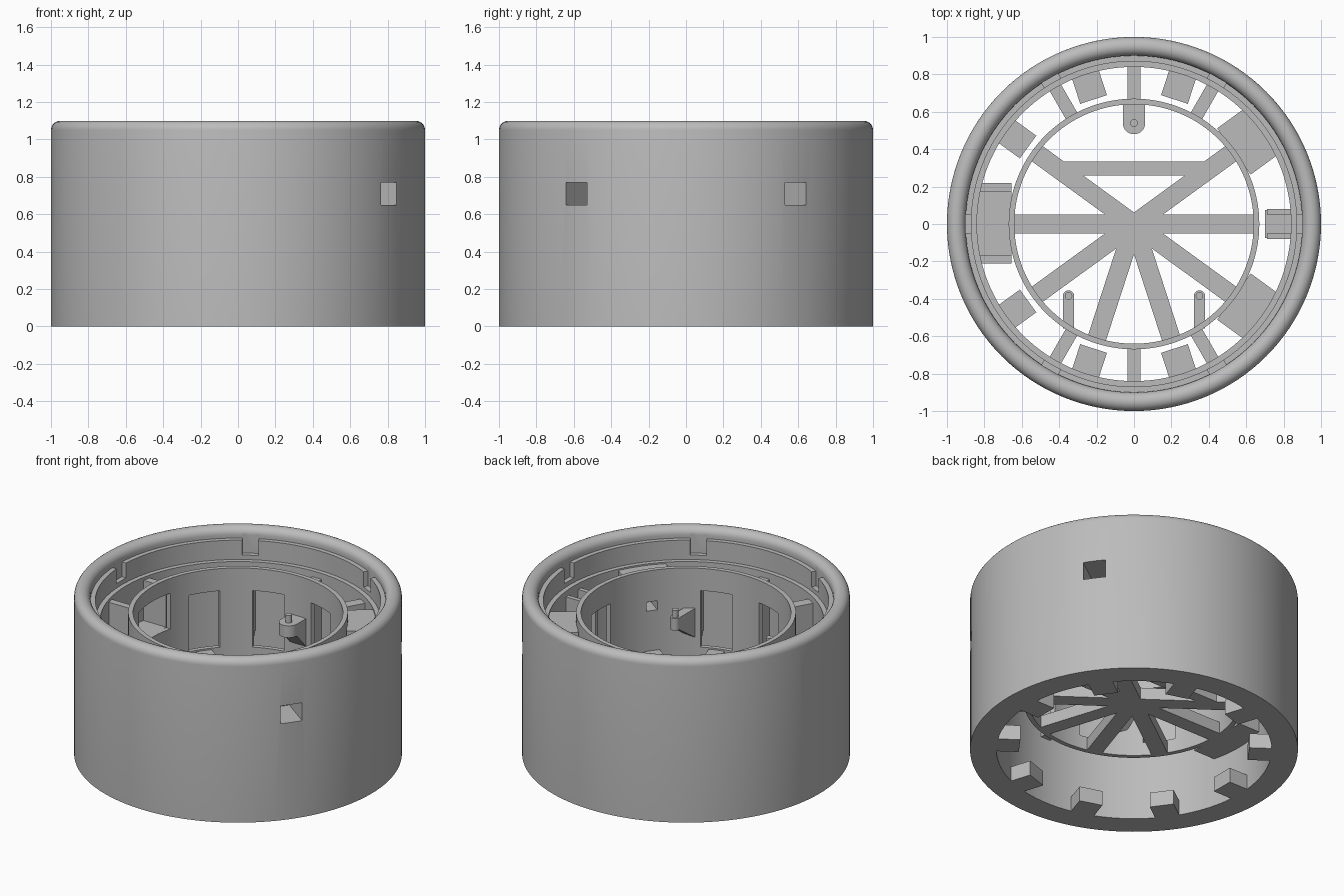
import bpy, bmesh
from math import sin, cos, pi, radians
from mathutils import Matrix, Vector

cube = bpy.data.objects.get("Cube")
if cube:
    bpy.data.objects.remove(cube)

GREY = (0.5, 0.5, 0.5, 1)
mat = bpy.data.materials.new("plain grey")
mat.use_nodes = True
mat.diffuse_color = GREY
bsdf = mat.node_tree.nodes["Principled BSDF"]
bsdf.inputs["Base Color"].default_value = GREY
bsdf.inputs["Roughness"].default_value = 0.6


def make(name, bm):
    bmesh.ops.recalc_face_normals(bm, faces=bm.faces)
    mesh = bpy.data.meshes.new(name)
    bm.to_mesh(mesh)
    bm.free()
    mesh.materials.append(mat)
    ob = bpy.data.objects.new(name, mesh)
    bpy.context.collection.objects.link(ob)
    return ob


def lathe(name, profile, steps=128):
    """Closed (radius, height) profile turned around z."""
    bm = bmesh.new()
    rings = []
    for i in range(steps):
        a = 2 * pi * i / steps
        rings.append([bm.verts.new((r * cos(a), r * sin(a), z)) for r, z in profile])
    n = len(profile)
    for i in range(steps):
        a, b = rings[i], rings[(i + 1) % steps]
        for j in range(n):
            k = (j + 1) % n
            bm.faces.new((a[j], b[j], b[k], a[k]))
    return make(name, bm)


def radial_box(name, angle, r, side, z):
    """Box given by (min, max) ranges: outwards, sideways and up, turned to an angle."""
    bm = bmesh.new()
    bmesh.ops.create_cube(bm, size=1)
    ranges = (r, side, z)
    size = [hi - lo for lo, hi in ranges]
    mid = Vector([(hi + lo) / 2 for lo, hi in ranges])
    turn = Matrix.Rotation(radians(angle), 4, 'Z')
    bm.transform(turn @ Matrix.Translation(mid) @ Matrix.Diagonal((*size, 1)))
    return make(name, bm)


def cylinder(name, x, y, radius, z0, z1):
    bm = bmesh.new()
    bmesh.ops.create_cone(bm, cap_ends=True, segments=32, radius1=radius, radius2=radius,
                          depth=z1 - z0, matrix=Matrix.Translation((x, y, (z0 + z1) / 2)))
    return make(name, bm)


def cut(target, *box):
    cutter = radial_box("cutter", *box)
    mod = target.modifiers.new("cut", 'BOOLEAN')
    mod.operation = 'DIFFERENCE'
    mod.solver = 'EXACT'
    mod.object = cutter
    bpy.context.view_layer.objects.active = target
    bpy.ops.object.modifier_apply(modifier=mod.name)
    bpy.data.objects.remove(cutter)


def wide(w):
    return (-w / 2, w / 2)


# Outer wall: rounded top rim, stepped ledges inside
ROUND = 0.05
arc = [i * pi / 12 for i in range(7)]
profile = [(0.84, 0), (1, 0)]
profile += [(1 - ROUND + ROUND * cos(a), 1.05 + ROUND * sin(a)) for a in arc]
profile += [(0.95 - ROUND * sin(a), 1.05 + ROUND * cos(a)) for a in arc]
profile += [(0.9, 1.03), (0.87, 1.03), (0.87, 0.9), (0.84, 0.9)]
wall = lathe("outer_wall", profile)

# Inner ring
ring = lathe("inner_ring", [(0.64, 0.33), (0.67, 0.33), (0.67, 0.95), (0.64, 0.95)])

# Lock notches in the upper lip
for angle in range(0, 360, 60):
    cut(wall, angle, (0.8, 0.9), wide(0.1), (0.93, 1.06))

# Windows in the inner ring
for angle in (0, 72, 108, 144, 216, 252, 288):
    cut(ring, angle, (0.55, 0.75), wide(0.2), (0.42, 0.8))

# Side port with an open channel
PORT = (-0.165, 0.17)
cut(wall, 180, (0.7, 1.1), PORT, (0.61, 0.82))
cut(ring, 180, (0.55, 0.75), PORT, (0.61, 0.85))
radial_box("port_floor", 180, (0.655, 0.86), (-0.22, 0.21), (0.33, 0.61))
for name, side in (("port_cheek_back", (-0.22, -0.17)), ("port_cheek_front", (0.165, 0.21))):
    radial_box(name, 180, (0.655, 0.86), side, (0.61, 0.88))

# Solid mounts with stepped square holes
for name, angle in (("back_mount", 36), ("front_mount", -36)):
    mount = radial_box(name, angle, (0.66, 0.86), wide(0.305), (0.33, 0.89))
    for part in (wall, mount):
        cut(part, angle, (0.76, 1.1), wide(0.14), (0.65, 0.77))
    for part in (ring, mount):
        cut(part, angle, (0.55, 0.8), wide(0.07), (0.68, 0.74))

# Struts between ring and wall
for angle in (60, 90, 120, 240, 270, 300):
    radial_box("strut", angle, (0.66, 0.86), wide(0.07), (0.45, 0.86))
for side in ((-0.08, -0.05), (0.05, 0.08)):
    radial_box("guide_rail", 0, (0.71, 0.86), side, (0.45, 0.86))

# Base blocks on the wall foot
for angle in range(0, 360, 36):
    radial_box("base_block", angle, (0.70, 0.86), wide(0.15), (0, 0.1))

# Spoked floor of the inner ring, with one cross brace
FLOOR = (0.33, 0.41)
for angle in (0, 36, 144, 180, 216, 252, 288, 324):
    radial_box("spoke", angle, (0, 0.655), wide(0.1), FLOOR)
radial_box("cross_brace", 90, (0.26, 0.335), wide(0.8), FLOOR)


# Screw bosses on tapered brackets
def bracket(name, x, y0, y1, width):
    bm = bmesh.new()
    pts = ((y0, 0.6), (y0, 0.68), (y1, 0.68), (y1, 0.48))
    face = bm.faces.new([bm.verts.new((x - width / 2, y, z)) for y, z in pts])
    out = bmesh.ops.extrude_face_region(bm, geom=[face])
    moved = [v for v in out["geom"] if isinstance(v, bmesh.types.BMVert)]
    bmesh.ops.translate(bm, verts=moved, vec=(width, 0, 0))
    make(name, bm)
    cylinder(name + "_boss", x, y0, width / 2, 0.6, 0.68)
    cylinder(name + "_pin", x, y0, 0.02, 0.67, 0.73)


bracket("back_bracket", 0, 0.54, 0.65, 0.12)
for side, x in (("left", 0.35), ("right", -0.35)):
    bracket("front_bracket_" + side, x, -0.385, -0.56, 0.06)

# Smooth shading on the round parts
for ob in bpy.context.view_layer.objects:
    ob.select_set(ob.type == 'MESH' and mat.name in ob.data.materials)
bpy.context.view_layer.objects.active = wall
bpy.ops.object.shade_smooth_by_angle(angle=radians(30))
